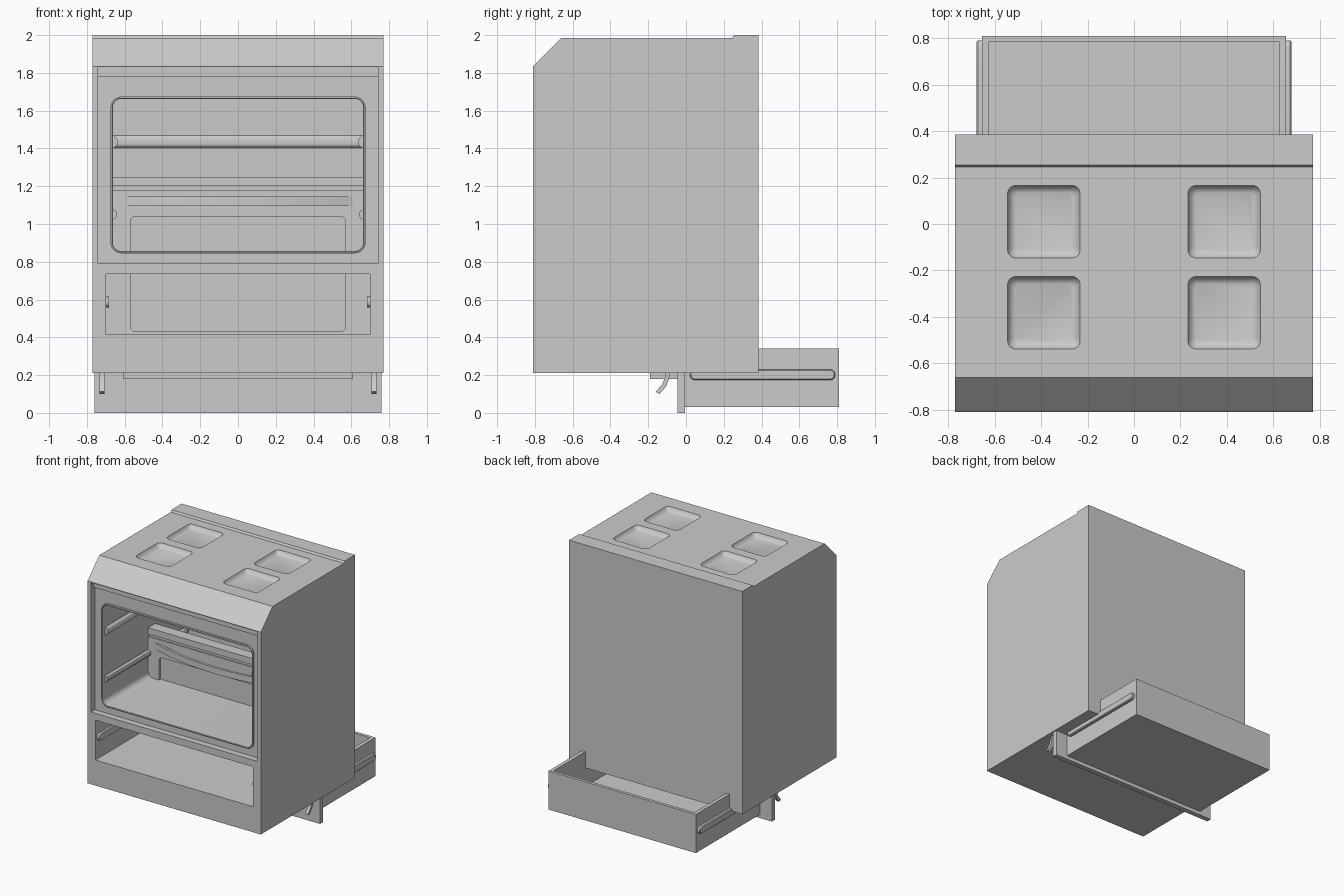
import bpy, bmesh
from math import cos, sin, pi
from mathutils import Vector

scene = bpy.context.scene
if "Cube" in bpy.data.objects:
    bpy.data.objects.remove(bpy.data.objects["Cube"])

enamel = bpy.data.materials.new("grey enamel")
enamel.use_nodes = True
GREY = (0.6, 0.6, 0.6, 1)
enamel.diffuse_color = GREY
enamel.node_tree.nodes["Principled BSDF"].inputs["Base Color"].default_value = GREY


def finish(name, bm):
    bmesh.ops.recalc_face_normals(bm, faces=bm.faces)
    mesh = bpy.data.meshes.new(name)
    bm.to_mesh(mesh)
    bm.free()
    mesh.materials.append(enamel)
    obj = bpy.data.objects.new(name, mesh)
    scene.collection.objects.link(obj)
    return obj


def box(name, x, y, z):
    bm = bmesh.new()
    bmesh.ops.create_cube(bm, size=1)
    for v in bm.verts:
        v.co = [lo + (c + 0.5) * (hi - lo) for c, (lo, hi) in zip(v.co, (x, y, z))]
    return finish(name, bm)


def rounded(w, h, r, steps=6):
    """Rounded rectangle outline with half sizes w, h."""
    pts = []
    for q, (sx, sy) in enumerate(((1, 1), (-1, 1), (-1, -1), (1, -1))):
        for i in range(steps + 1):
            a = (q + i / steps) * pi / 2
            pts.append((sx * (w - r) + r * cos(a), sy * (h - r) + r * sin(a)))
    return pts


def loft(name, place, sections, closed=False):
    """Join outlines given as (depth, points); place maps (u, v, depth) to 3D."""
    bm = bmesh.new()
    rings = [[bm.verts.new(place(u, v, d)) for u, v in pts] for d, pts in sections]
    n = len(rings[0])
    pairs = list(zip(rings, rings[1:])) + ([(rings[-1], rings[0])] if closed else [])
    for a, b in pairs:
        for i in range(n):
            j = (i + 1) % n
            bm.faces.new((a[i], a[j], b[j], b[i]))
    if not closed:
        bm.faces.new(rings[0])
        bm.faces.new(rings[-1])
    return finish(name, bm)


def carve(obj, cutters):
    for c in cutters:
        c.hide_render = True
        m = obj.modifiers.new("cut", "BOOLEAN")
        m.operation, m.solver, m.object = "DIFFERENCE", "EXACT", c
    bpy.context.view_layer.update()
    result = obj.evaluated_get(bpy.context.evaluated_depsgraph_get())
    mesh = bpy.data.meshes.new_from_object(result)
    obj.modifiers.clear()
    obj.data = mesh
    for c in cutters:
        bpy.data.objects.remove(c)


def facing_front(cz):
    return lambda u, v, d: (u, d, cz + v)


def sideways(cy, cz):
    return lambda u, v, d: (d, cy + u, cz + v)


def tube(name, points, radius):
    curve = bpy.data.curves.new(name, "CURVE")
    curve.dimensions, curve.bevel_depth, curve.bevel_resolution = "3D", radius, 3
    curve.use_fill_caps = True
    spline = curve.splines.new("POLY")
    spline.points.add(len(points) - 1)
    for p, co in zip(spline.points, points):
        p.co = (*co, 1)
    temp = bpy.data.objects.new(name, curve)
    scene.collection.objects.link(temp)
    bpy.context.view_layer.update()
    mesh = bpy.data.meshes.new_from_object(temp)
    bpy.data.objects.remove(temp)
    mesh.materials.clear()
    mesh.materials.append(enamel)
    obj = bpy.data.objects.new(name, mesh)
    scene.collection.objects.link(obj)
    return obj


# Cooker body: side profile with sloped control panel and rear ridge
profile = [(-0.81, 0.21), (0.385, 0.21), (0.385, 2.0), (0.255, 2.0),
           (0.245, 1.985), (-0.66, 1.985), (-0.81, 1.835)]
body = loft("cooker_body", sideways(0, 0), [(-0.77, profile), (0.77, profile)])

# Door recess, oven cavity and drawer opening
cutters = [
    box("recess_cutter", (-0.74, 0.74), (-0.9, -0.76), (0.79, 1.83)),
    loft("cavity_cutter", facing_front(1.26),
         [(d, rounded(0.665, 0.405, 0.045)) for d in (-0.9, 0.3)]),
    box("drawer_opening_cutter", (-0.7, 0.7), (-0.9, 0.2), (0.415, 0.735)),
]
# Four dished hob wells
for x in (-0.388, 0.388):
    for y in (0.01, -0.382):
        dish = [(2.1, 0.156, 0.035), (1.985, 0.156, 0.035), (1.97, 0.15, 0.032),
                (1.957, 0.137, 0.026), (1.952, 0.125, 0.02)]
        cutters.append(loft("hob_cutter", lambda u, v, d, x=x, y=y: (x + u, y + v, d),
                            [(d, rounded(s, s, r)) for d, s, r in dish]))
carve(body, cutters)

# Raised seal around the oven mouth and a strip above it
seal = [(-0.75, 0), (-0.772, 0.0), (-0.775, 0.005), (-0.772, 0.012), (-0.75, 0.012)]
loft("oven_seal", facing_front(1.26),
     [(d, rounded(0.663 + g, 0.403 + g, 0.045 + g)) for d, g in seal], closed=True)
box("recess_strip", (-0.74, 0.74), (-0.775, -0.755), (1.778, 1.83))

# Shelf rails: an upper loop round three walls, lower ones on the sides
tube("upper_shelf_rail", [(-0.67, -0.74, 1.435), (-0.67, 0.3, 1.435),
                          (0.67, 0.3, 1.435), (0.67, -0.74, 1.435)], 0.035)
for side, s in (("right", -1), ("left", 1)):
    tube(side + "_lower_shelf_rail",
         [(s * 0.67, -0.74, 1.05), (s * 0.67, 0.29, 1.05)], 0.03)

# Detached oven door standing inside the body
door = box("oven_door", (-0.735, 0.735), (-0.19, -0.1), (0.215, 1.25))
carve(door, [
    loft("door_window_cutter", facing_front(0.735),
         [(d, rounded(0.57, 0.305, 0.03)) for d in (-0.3, -0.17)]),
    box("door_groove_cutter", (-0.8, 0.8), (-0.3, -0.18), (1.18, 1.2))])
box("door_lower_lip", (-0.61, 0.61), (-0.19, -0.045), (0.18, 0.25))

# Bowed door handle
bm = bmesh.new()
N = 24
rings = []
for i in range(N + 1):
    t = 2 * i / N - 1
    y = -0.19 - 0.1 * (1 - t * t)
    rings.append([bm.verts.new((0.61 * t, y + dy, z))
                  for dy, z in ((0, 1.095), (0, 1.145), (0.02, 1.145), (0.02, 1.095))])
for a, b in zip(rings, rings[1:]):
    for k in range(4):
        j = (k + 1) % 4
        bm.faces.new((a[k], a[j], b[j], b[k]))
bm.faces.new(rings[0])
bm.faces.new(rings[-1])
finish("door_handle", bm)

# Curved hinge arms under the door, and runners for the drawer
path = [Vector((-0.085, 0.23)), Vector((-0.09, 0.18)), Vector((-0.105, 0.14)),
        Vector((-0.14, 0.1))]
arm = [(p.x, p.y) for p in path] + [(p.x - 0.02, p.y + 0.012) for p in reversed(path)]
arm[-1] = (-0.11, 0.23)
for side, s in (("right", -1), ("left", 1)):
    loft(side + "_hinge_arm", sideways(0, 0), [(s * 0.708, arm), (s * 0.732, arm)])
    loft(side + "_opening_runner", sideways(-0.4, 0.587),
         [(s * 0.71, rounded(0.39, 0.028, 0.027)), (s * 0.682, rounded(0.39, 0.028, 0.027))])
    loft(side + "_drawer_runner", sideways(0.405, 0.202),
         [(s * 0.645, rounded(0.385, 0.028, 0.027)), (s * 0.672, rounded(0.385, 0.028, 0.027)),
          (s * 0.678, rounded(0.379, 0.022, 0.021))])

# Storage drawer: open tray and front plate
tray = box("drawer_tray", (-0.655, 0.655), (-0.01, 0.81), (0.03, 0.34))
carve(tray, [box("tray_cutter", (-0.625, 0.625), (0.02, 0.785), (0.06, 0.5))])
box("drawer_front", (-0.76, 0.76), (-0.045, -0.005), (0, 0.37))

# Smooth shading with crisp edges
bpy.ops.object.select_all(action="DESELECT")
for o in scene.objects:
    if o.type == "MESH":
        o.select_set(True)
        bpy.context.view_layer.objects.active = o
bpy.ops.object.shade_smooth_by_angle(angle=pi / 6)
